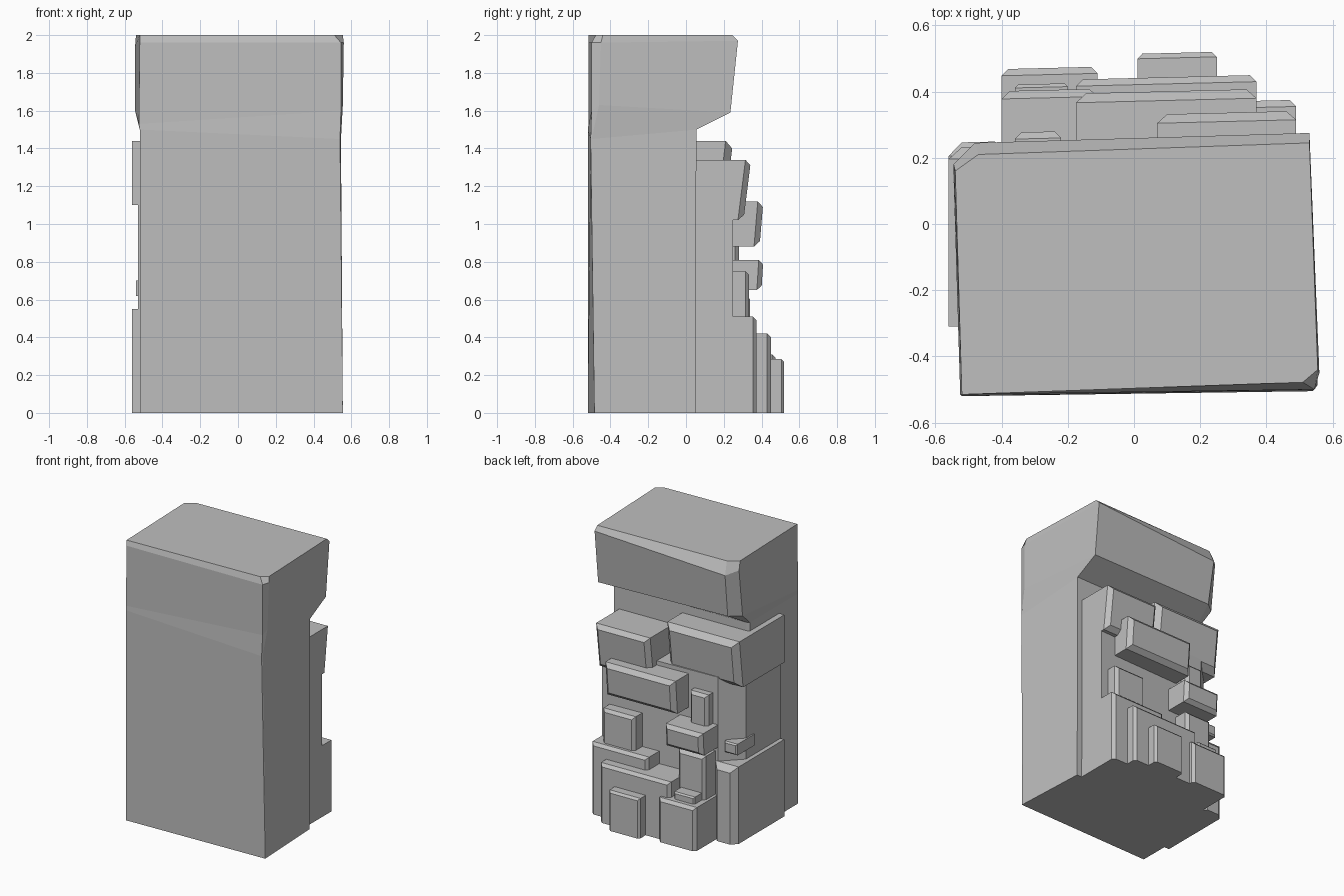
import bpy, bmesh

if "Cube" in bpy.data.objects:
    bpy.data.objects.remove(bpy.data.objects["Cube"], do_unlink=True)

stone = bpy.data.materials.new("grey stone")
stone.use_nodes = True
grey = (0.52, 0.52, 0.52, 1)
stone.diffuse_color = grey
stone.node_tree.nodes["Principled BSDF"].inputs["Base Color"].default_value = grey


def finish(name, bm):
    """Turn a bmesh into a flat shaded stone object."""
    bmesh.ops.recalc_face_normals(bm, faces=bm.faces[:])
    mesh = bpy.data.meshes.new(name)
    bm.to_mesh(mesh)
    bm.free()
    mesh.materials.append(stone)
    obj = bpy.data.objects.new(name, mesh)
    bpy.context.scene.collection.objects.link(obj)
    return obj


def loft(name, rings):
    """Join a stack of outlines into a closed solid."""
    bm = bmesh.new()
    loops = [[bm.verts.new(p) for p in ring] for ring in rings]
    count = len(loops[0])
    for low, high in zip(loops, loops[1:]):
        for i in range(count):
            j = (i + 1) % count
            bm.faces.new((low[i], low[j], high[j], high[i]))
    bm.faces.new(loops[0][::-1])
    bm.faces.new(loops[-1])
    return finish(name, bm)


def block(name, x, y, z, chamfer=0.02, undercut=0.0, lean=0.025):
    """Rock block with chamfered back edges and an optional receding underside."""
    bm = bmesh.new()
    bmesh.ops.create_cube(bm, size=1)
    back = [v for v in bm.verts if v.co.y > 0]
    for v in bm.verts:
        is_back, is_low = v.co.y > 0, v.co.z < 0
        v.co.x = x[v.co.x > 0]
        v.co.y = y[is_back]
        v.co.z = z[not is_low]
        if is_back:
            v.co.y += lean * (v.co.x - x[1])
            if is_low:
                v.co.y -= undercut
    edges = [e for e in bm.edges if all(v in back for v in e.verts)]
    if not undercut:
        edges = [e for e in edges if any(v.co.z > z[0] for v in e.verts)]
    bmesh.ops.bevel(bm, geom=edges, offset=chamfer, segments=1, affect="EDGES")
    return finish(name, bm)


# Main pillar with its overhanging head
loft("pillar", [
    [(-.52, -.52, 0), (.555, -.485, 0), (.555, -.48, 0),
     (.53, .05, 0), (-.5, .03, 0), (-.52, .02, 0)],
    [(-.52, -.52, 1.5), (.54, -.505, 1.45), (.545, -.5, 1.45),
     (.53, .055, 1.5), (-.5, .03, 1.5), (-.52, .02, 1.5)],
    [(-.525, -.515, 1.53), (.545, -.5, 1.6), (.555, -.46, 1.63),
     (.53, .235, 1.59), (-.47, .2, 1.6), (-.545, .14, 1.6)],
    [(-.52, -.515, 1.96), (.545, -.5, 1.96), (.56, -.45, 1.96),
     (.53, .275, 1.97), (-.48, .245, 1.91), (-.545, .18, 1.94)],
    [(-.52, -.515, 2), (.51, -.478, 2), (.555, -.44, 2),
     (.53, .245, 2), (-.47, .21, 2), (-.54, .16, 2)],
])

# Rear wall that carries the smaller rocks
wall = [(-.53, -.31), (.49, -.31), (.49, .25), (-.4, .21), (-.53, .08)]
loft("rear_wall", [[(px, py, h) for px, py in wall] for h in (0, 1.15)])

# Overhanging rocks near the top
block("upper_right_rock", (-.56, 0), (-.31, .25), (1.1, 1.44), .04, .04)
block("upper_left_rock", (.07, .49), (0, .345), (1.02, 1.34), .03, .04)
block("middle_left_rock", (-.175, .37), (.1, .41), (.88, 1.12), .03, .02)
block("middle_right_rock", (-.4, -.11), (.1, .41), (.65, .81), .025, .01)
block("small_knob", (-.36, -.22), (.1, .28), (.75, 1.03))
block("left_plate", (.18, .43), (.1, .335), (.45, .75))
block("right_plate", (-.38, -.17), (.1, .34), (0, .62))
block("side_knob", (-.54, -.44), (0, .2), (.62, .7), .01)

# Stepped rocks along the foot
block("side_foot", (-.56, -.38), (-.31, .25), (0, .55), .04)
block("left_foot", (.05, .49), (0, .375), (0, .51))
block("middle_foot", (-.175, .37), (0, .45), (0, .42))
block("front_foot", (.01, .25), (.1, .52), (0, .285), .015)
block("right_foot", (-.4, -.11), (.1, .475), (0, .31))
block("foot_ledge", (-.36, -.2), (.1, .425), (.25, .36), .01)
